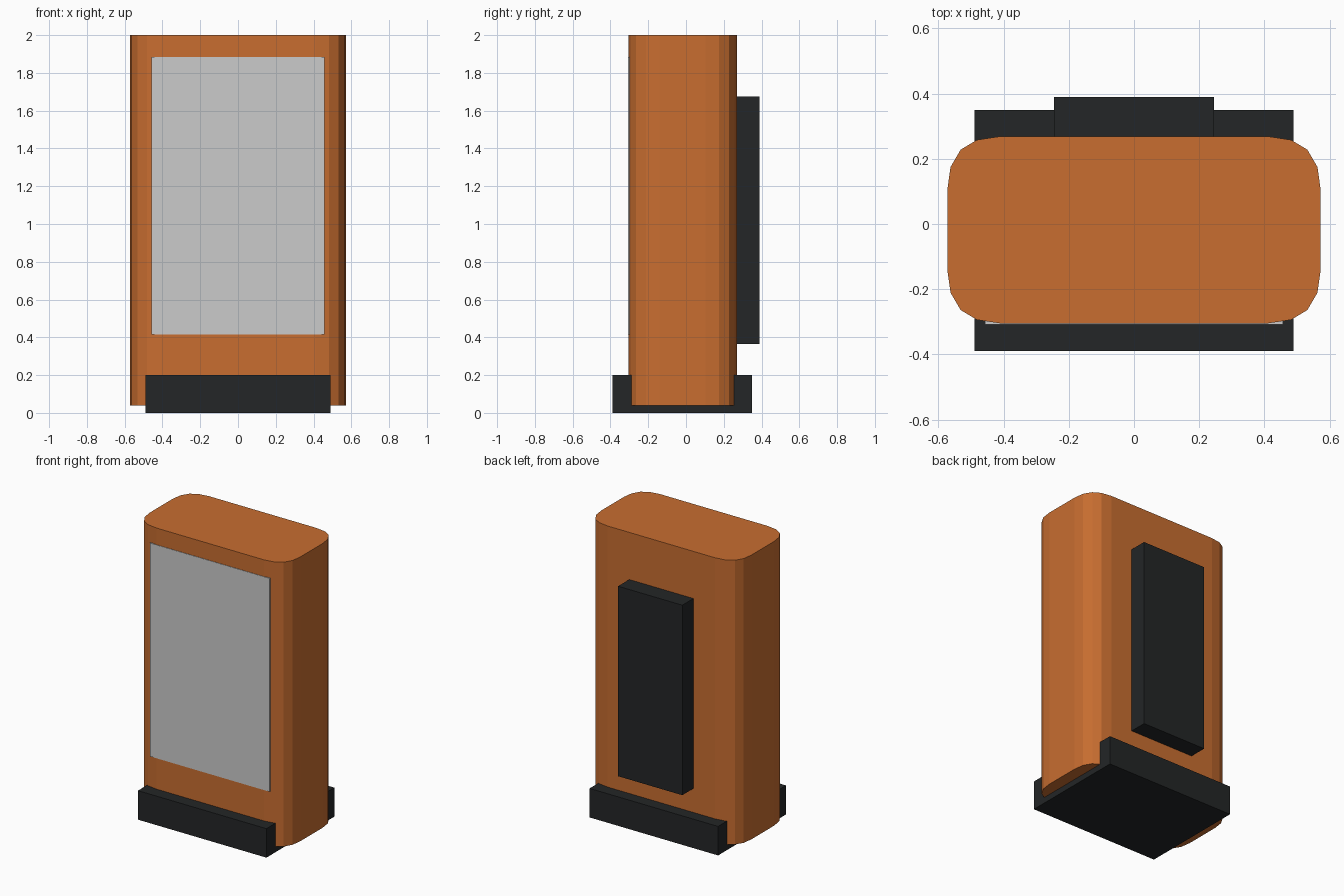
import bpy, bmesh

if "Cube" in bpy.data.objects:
    bpy.data.objects.remove(bpy.data.objects["Cube"])


def material(name, rgb):
    m = bpy.data.materials.new(name)
    m.diffuse_color = (*rgb, 1)
    m.use_nodes = True
    m.node_tree.nodes["Principled BSDF"].inputs["Base Color"].default_value = m.diffuse_color
    return m


orange = material("orange_paint", (0.58, 0.155, 0.03))
black = material("black_plastic", (0.017, 0.019, 0.02))


def prism(name, outline, z0, z1, mat=None):
    """Extrude a counter-clockwise xy outline from z0 to z1."""
    bm = bmesh.new()
    face = bm.faces.new([bm.verts.new((x, y, z0)) for x, y in outline])
    top = bmesh.ops.extrude_face_region(bm, geom=[face], use_keep_orig=True)
    verts = [v for v in top["geom"] if isinstance(v, bmesh.types.BMVert)]
    bmesh.ops.translate(bm, verts=verts, vec=(0, 0, z1 - z0))
    bmesh.ops.recalc_face_normals(bm, faces=bm.faces)
    mesh = bpy.data.meshes.new(name)
    bm.to_mesh(mesh)
    bm.free()
    obj = bpy.data.objects.new(name, mesh)
    bpy.context.collection.objects.link(obj)
    if mat:
        mesh.materials.append(mat)
    return obj


def box(name, x0, x1, y0, y1, z0, z1, mat=None):
    return prism(name, [(x0, y0), (x1, y0), (x1, y1), (x0, y1)], z0, z1, mat)


# Body: one faceted corner mirrored into all four, about its own centre line
centre_y = -0.018
corner = [(0.573, 0.122), (0.563, 0.193), (0.532, 0.246), (0.482, 0.276), (0.41, 0.287)]
half = corner + [(-x, y) for x, y in reversed(corner)]
outline = half + [(-x, -y) for x, y in half]
prism("body", [(x, y + centre_y) for x, y in outline], 0.04, 2.0, orange)

# Base block that the body sits in
box("base", -0.49, 0.49, -0.39, 0.35, 0, 0.2, black)

# Thin screen on the front
box("screen", -0.457, 0.457, -0.308, -0.28, 0.414, 1.885)

# Raised panel on the back
box("back_panel", -0.245, 0.245, 0.25, 0.39, 0.365, 1.675, black)
